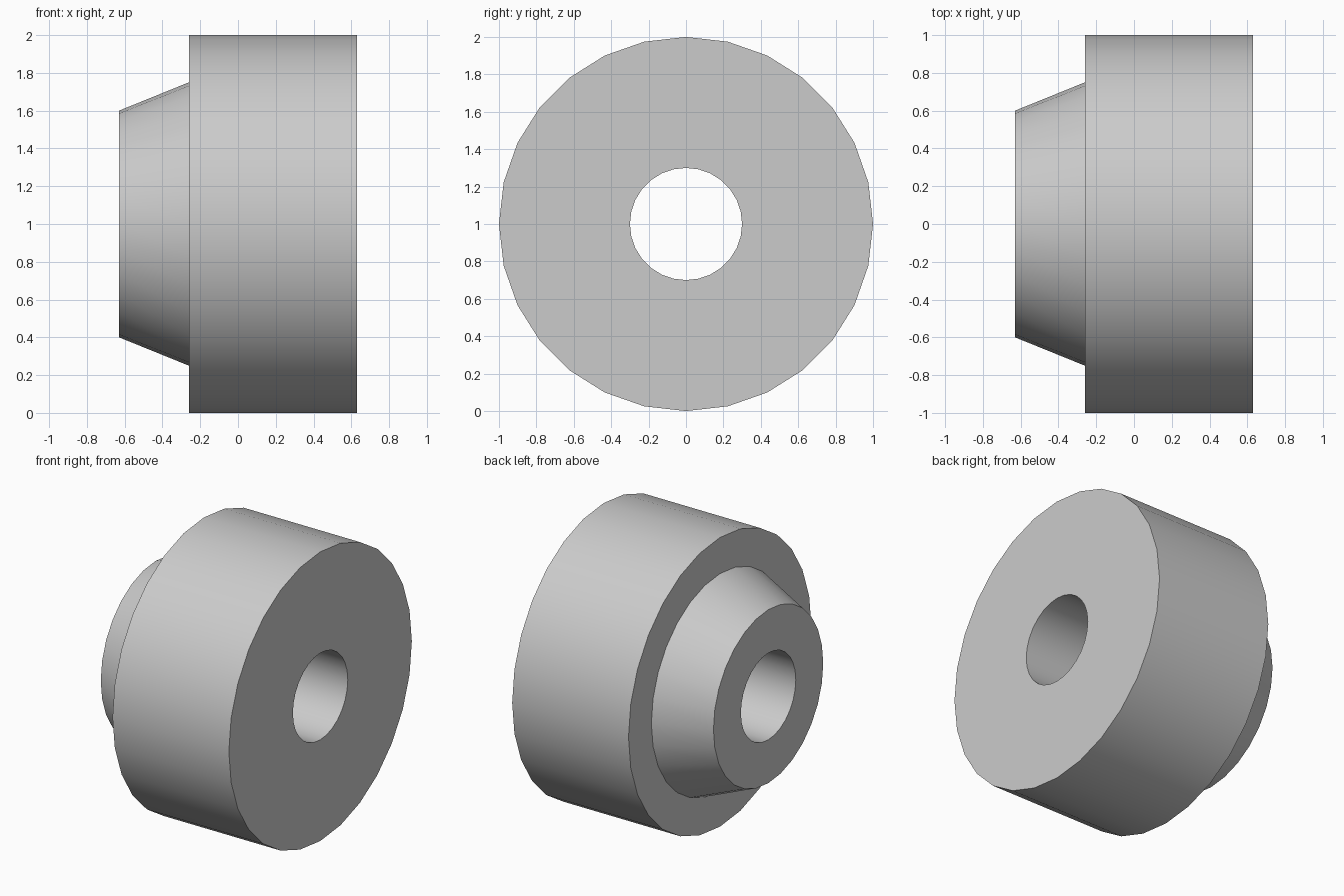
import bpy
import bmesh
import math

SIDES = 28
BORE, NOSE, SHOULDER, RIM = 0.3, 0.6, 0.75, 1.0
END, STEP = 0.63, -0.26

cube = bpy.data.objects.get("Cube")
if cube:
    bpy.data.objects.remove(cube, do_unlink=True)

# Plain grey
grey = bpy.data.materials.new("plain grey")
grey.use_nodes = True
colour = (0.6, 0.6, 0.6, 1)
grey.diffuse_color = colour
grey.node_tree.nodes["Principled BSDF"].inputs["Base Color"].default_value = colour

# Closed half section (x, radius): bore, tapered nose, step, broad rim
profile = [(-END, BORE), (-END, NOSE), (STEP, SHOULDER),
           (STEP, RIM), (END, RIM), (END, BORE)]

# Revolve the section around the x axis
bm = bmesh.new()
verts = [bm.verts.new((x, 0, r)) for x, r in profile]
edges = [bm.edges.new((verts[i - 1], v)) for i, v in enumerate(verts)]
bmesh.ops.spin(bm, geom=verts + edges, cent=(0, 0, 0), axis=(1, 0, 0),
               angle=math.tau, steps=SIDES)
bmesh.ops.remove_doubles(bm, verts=bm.verts, dist=0.0001)
bmesh.ops.recalc_face_normals(bm, faces=bm.faces)
mesh = bpy.data.meshes.new("tapered_bushing")
bm.to_mesh(mesh)
bm.free()

mesh.materials.append(grey)
bushing = bpy.data.objects.new("tapered_bushing", mesh)
bushing.location.z = RIM
bpy.context.collection.objects.link(bushing)

# Smooth round walls with crisp rims
bpy.ops.object.select_all(action="DESELECT")
bushing.select_set(True)
bpy.context.view_layer.objects.active = bushing
bpy.ops.object.shade_smooth_by_angle(angle=math.radians(20))
